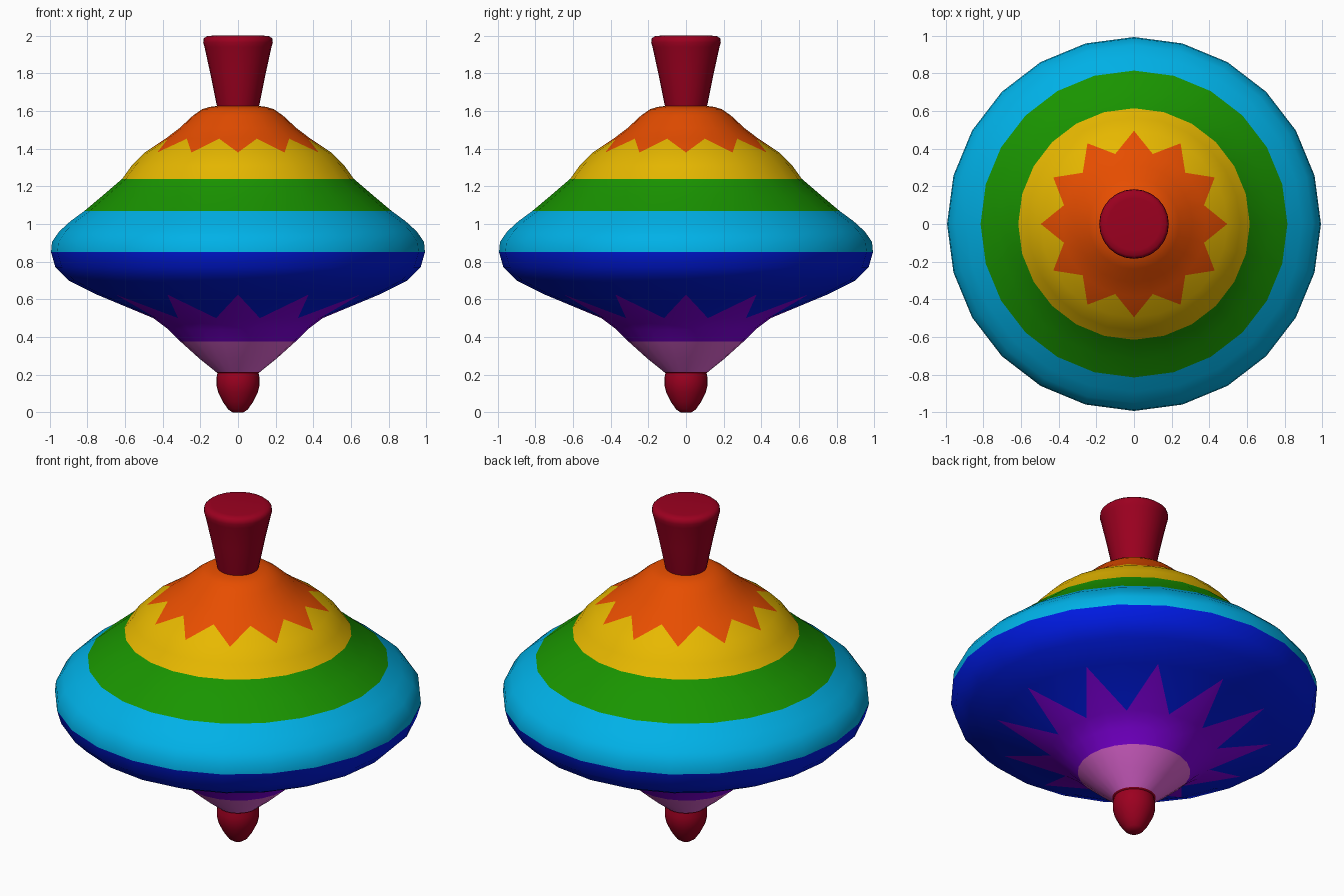
import bpy, bmesh, math

if "Cube" in bpy.data.objects:
    bpy.data.objects.remove(bpy.data.objects["Cube"])

SIDES = 24


def material(name, rgb):
    m = bpy.data.materials.new(name)
    m.diffuse_color = (*rgb, 1)
    m.use_nodes = True
    m.node_tree.nodes["Principled BSDF"].inputs["Base Color"].default_value = m.diffuse_color
    return m


red = material("dark_red", (0.33, 0.0, 0.014))
pink = material("pink", (0.80, 0.14, 0.70))
purple = material("purple", (0.24, 0.0, 0.80))
blue = material("deep_blue", (0.0, 0.012, 0.90))
cyan = material("sky_blue", (0.0, 0.44, 0.80))
green = material("green", (0.010, 0.30, 0.0))
yellow = material("yellow", (0.80, 0.48, 0.0))
orange = material("orange", (0.80, 0.075, 0.0))


def lathe(name, profile, bands, star=None):
    """Spin a (radius, z) profile, capping both ends. bands lists (top z, material).
    star is a (low z, high z, tips_up) band whose faces are cut into a 12-pointed zigzag."""
    bm = bmesh.new()
    rings = []
    for r, z in profile:
        rings.append([bm.verts.new((r * math.cos(2 * math.pi * i / SIDES),
                                    r * math.sin(2 * math.pi * i / SIDES), z))
                      for i in range(SIDES)])

    def band_index(z):
        return next(k for k, (top, _) in enumerate(bands) if z < top)

    def face(verts, index):
        f = bm.faces.new(verts)
        f.material_index = index
        f.smooth = True

    for (r0, z0), (r1, z1), lo, hi in zip(profile, profile[1:], rings, rings[1:]):
        index = band_index((z0 + z1) / 2)
        for i in range(SIDES):
            j = (i + 1) % SIDES
            a, b, c, d = lo[i], lo[j], hi[j], hi[i]
            if star and abs(z0 - star[0]) < 1e-4:
                # even spokes carry the tips, odd spokes the valleys
                even_low = (i % 2 == 0) != star[2]
                low, high = band_index(z0 - 0.01), band_index(z1 + 0.01)
                if even_low:
                    face((a, b, c), low)
                    face((a, c, d), high)
                else:
                    face((a, b, d), low)
                    face((b, c, d), high)
            else:
                face((a, b, c, d), index)
    face(rings[0][::-1], band_index(profile[0][1]))
    face(rings[-1], band_index(profile[-1][1] - 0.001))
    bmesh.ops.recalc_face_normals(bm, faces=bm.faces)
    me = bpy.data.meshes.new(name)
    bm.to_mesh(me)
    bm.free()
    for _, m in bands:
        me.materials.append(m)
    ob = bpy.data.objects.new(name, me)
    bpy.context.collection.objects.link(ob)
    bpy.ops.object.select_all(action='DESELECT')
    ob.select_set(True)
    bpy.context.view_layer.objects.active = ob
    bpy.ops.object.shade_smooth_by_angle(angle=math.radians(50))
    return ob


# Spinning tip
lathe("spinning_tip",
      [(0.03, 0), (0.052, 0.015), (0.08, 0.055), (0.105, 0.105),
       (0.115, 0.145), (0.115, 0.18), (0.108, 0.215)],
      [(1, red)])

# Lower bowl with purple star
lathe("lower_bowl",
      [(0.10, 0.2), (0.118, 0.215), (0.205, 0.285), (0.305, 0.375), (0.37, 0.44),
       (0.45, 0.5), (0.75, 0.625), (0.90, 0.70), (0.97, 0.77), (0.993, 0.85)],
      [(0.215, red), (0.375, pink), (0.55, purple), (2, blue)],
      star=(0.5, 0.625, True))

# Upper dome with orange star
lathe("upper_dome",
      [(0.993, 0.85), (0.988, 0.905), (0.95, 0.96), (0.89, 1.015), (0.815, 1.07),
       (0.72, 1.15), (0.615, 1.24), (0.565, 1.31), (0.495, 1.38), (0.385, 1.453),
       (0.31, 1.51), (0.24, 1.575), (0.19, 1.61), (0.15, 1.622), (0.10, 1.628)],
      [(1.07, cyan), (1.24, green), (1.42, yellow), (2, orange)],
      star=(1.38, 1.453, False))

# Handle knob
lathe("handle_knob",
      [(0.107, 1.61), (0.115, 1.64), (0.147, 1.80), (0.178, 1.94),
       (0.185, 1.965), (0.182, 1.985), (0.168, 1.997), (0.14, 2.0)],
      [(3, red)])
